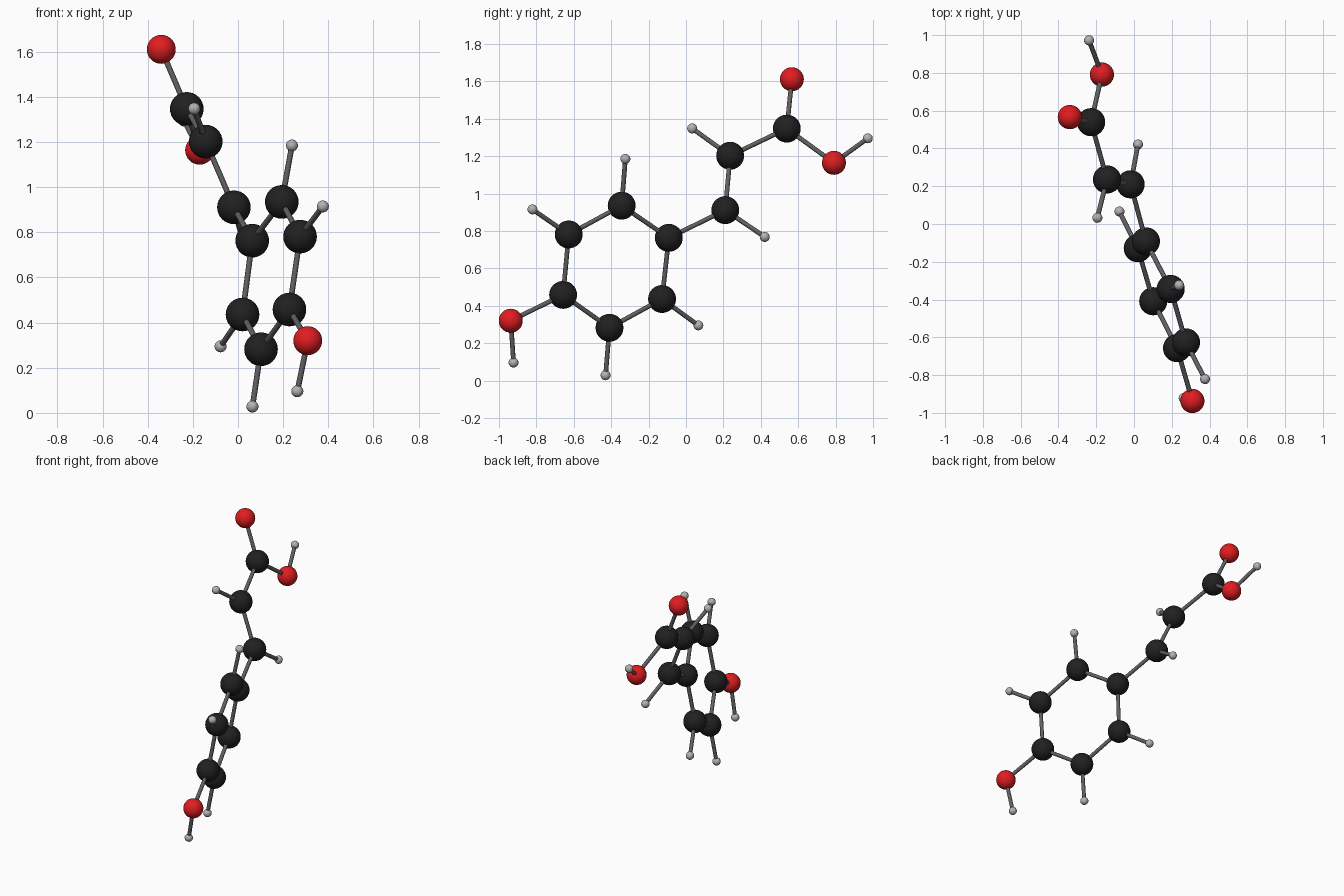
import bpy
from mathutils import Vector

if "Cube" in bpy.data.objects:
    bpy.data.objects.remove(bpy.data.objects["Cube"])


def material(name, color):
    m = bpy.data.materials.new(name)
    m.diffuse_color = (*color, 1)
    m.use_nodes = True
    m.node_tree.nodes["Principled BSDF"].inputs["Base Color"].default_value = m.diffuse_color
    return m


# radius and colour per element
KINDS = {
    "carbon": (0.0745, material("black", (0.015, 0.015, 0.015))),
    "oxygen": (0.064, material("red", (0.75, 0.012, 0.015))),
    "hydrogen": (0.0265, material("light_grey", (0.45, 0.45, 0.45))),
}
BOND_MAT = material("bond_grey", (0.12, 0.12, 0.12))
BOND_RADIUS = 0.0125

# atom centres
ATOMS = {
    "carbon": [
        (0.063, -0.092, 0.763), (0.194, -0.344, 0.935), (0.275, -0.627, 0.781),  # ring
        (0.228, -0.657, 0.458), (0.102, -0.409, 0.282), (0.020, -0.128, 0.436),
        (-0.018, 0.210, 0.911), (-0.143, 0.236, 1.202), (-0.227, 0.539, 1.347),  # chain
    ],
    "oxygen": [(-0.340, 0.566, 1.611), (-0.170, 0.791, 1.164), (0.309, -0.937, 0.320)],
    "hydrogen": [
        (-0.238, 0.972, 1.295), (-0.194, 0.033, 1.348), (0.021, 0.421, 0.768),
        (0.239, -0.324, 1.185), (0.376, -0.821, 0.915), (0.263, -0.922, 0.096),
        (0.064, -0.430, 0.028), (-0.077, 0.066, 0.295),
    ],
}


def finish(name, mat):
    ob = bpy.context.object
    ob.name = name
    ob.data.materials.append(mat)
    bpy.ops.object.shade_smooth_by_angle()


# atoms
for kind, points in ATOMS.items():
    radius, mat = KINDS[kind]
    for i, p in enumerate(points):
        bpy.ops.mesh.primitive_uv_sphere_add(segments=32, ring_count=16, radius=radius, location=p)
        finish(f"{kind}_atom_{i + 1}", mat)

C, O, H = (ATOMS[k] for k in ("carbon", "oxygen", "hydrogen"))

# bonds: ring, chain, oxygens, hydrogens
bonds = [(C[i], C[(i + 1) % 6]) for i in range(6)]
bonds += [(C[0], C[6]), (C[6], C[7]), (C[7], C[8])]
bonds += [(C[8], O[0]), (C[8], O[1]), (C[3], O[2])]
bonds += zip(H, (O[1], C[7], C[6], C[1], C[2], O[2], C[4], C[5]))

for i, (a, b) in enumerate(bonds):
    a, b = Vector(a), Vector(b)
    d = b - a
    bpy.ops.mesh.primitive_cylinder_add(
        vertices=16, radius=BOND_RADIUS, depth=d.length, location=(a + b) / 2,
        rotation=d.to_track_quat('Z', 'Y').to_euler())
    finish(f"bond_{i + 1}", BOND_MAT)
